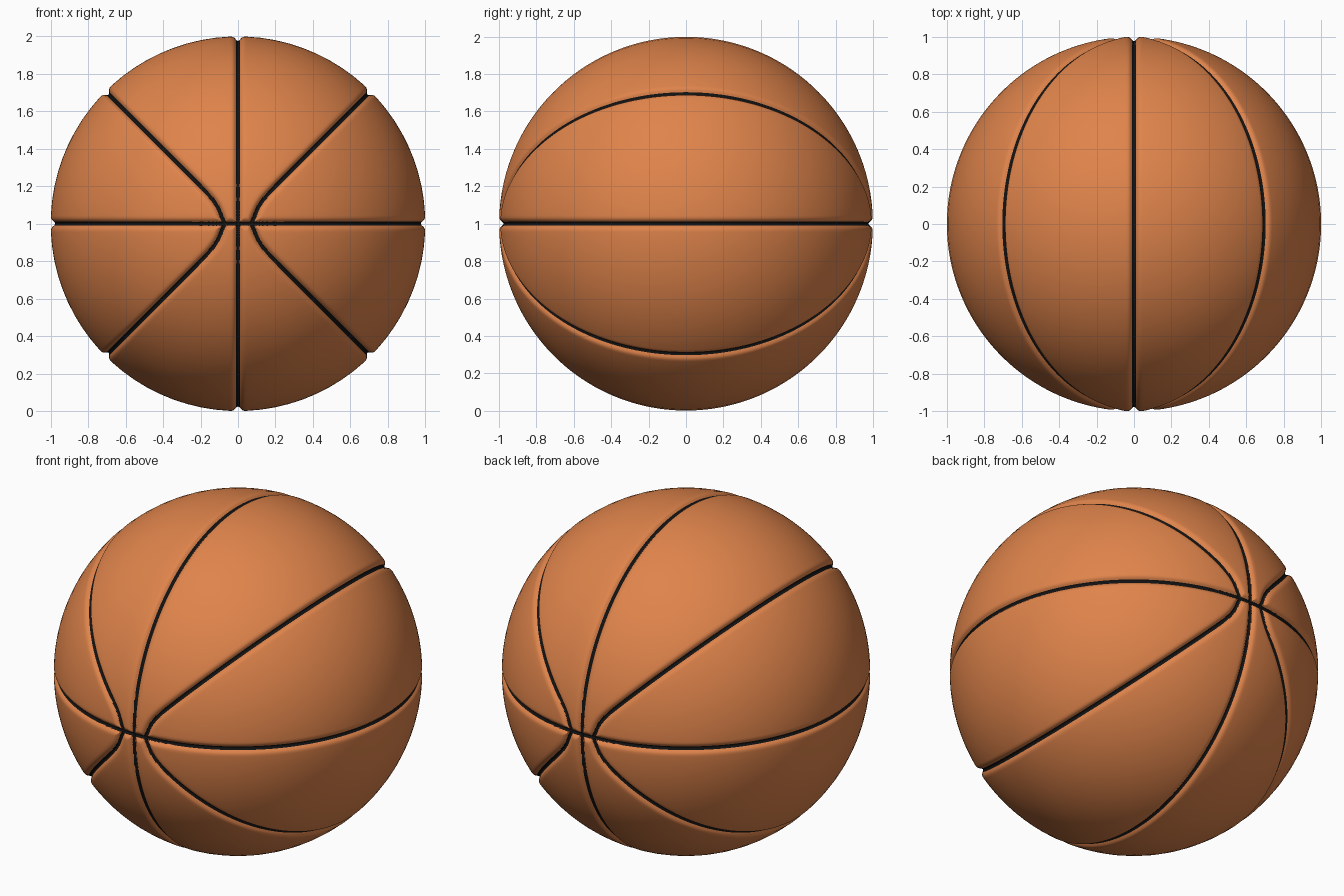
import bpy, bmesh, math

if "Cube" in bpy.data.objects:
    bpy.data.objects.remove(bpy.data.objects["Cube"])

RIM = 0.07          # where the curved seam meets the horizontal seam


def seam_angle(r):
    """Polar angle (front view) of the curved seam at radius r."""
    if r <= RIM:
        return 0.0
    return math.radians(45) * (1 - math.exp(-(r - RIM) / 0.036))


# Curved seam as a polyline in the front projection
radii = [RIM + 0.01 * i for i in range(36)] + [1.05]
seam = [(r * math.cos(seam_angle(r)), r * math.sin(seam_angle(r))) for r in radii]


def seam_distance(x, z):
    """Distance to the nearest of the three seam families."""
    best = min(abs(x), abs(z))
    for (ax, az), (bx, bz) in zip(seam, seam[1:]):
        dx, dz = bx - ax, bz - az
        t = ((x - ax) * dx + (z - az) * dz) / (dx * dx + dz * dz)
        t = max(0.0, min(1.0, t))
        best = min(best, math.hypot(x - ax - t * dx, z - az - t * dz))
    return best


OFFSETS = [0, 0.004, 0.0075, 0.011, 0.015, 0.02, 0.026, 0.034, 0.045]


def sector(a, b, r):
    """Angles from a to b, packed tightly beside the seams at both ends."""
    length = r * (b - a)
    k = min(1.0, length / 0.2)
    near = [o * k for o in OFFSETS]
    lo, hi = near[-1], length - near[-1]
    mid = [lo + (hi - lo) * i / 9 for i in range(1, 9)]
    dist = near + mid + [length - o for o in reversed(near)]
    return [a + d / r for d in dist]


def material(name, colour):
    m = bpy.data.materials.new(name)
    m.diffuse_color = (*colour, 1)
    m.use_nodes = True
    m.node_tree.nodes["Principled BSDF"].inputs["Base Color"].default_value = m.diffuse_color
    return m


# One eighth of the ball: rings around the front pole
rings = [0.005 * i for i in range(1, 61)]
rings += [0.3 + (math.pi / 2 - 0.3) * i / 45 for i in range(1, 46)]
bm = bmesh.new()
pole = bm.verts.new((0, -0.976, 0))
flat = {pole: (0.0, 0.0)}
grid = []
for u in rings:
    r = math.sin(u)
    split = max(seam_angle(r), math.radians(15))
    angles = sector(0, split, r) + sector(split, math.pi / 2, r)[1:]
    row = []
    for a in angles:
        x, z = r * math.cos(a), r * math.sin(a)
        depth = 0.024 * math.exp(-(seam_distance(x, z) / 0.018) ** 2)
        s = 1 - depth
        v = bm.verts.new((x * s, -math.cos(u) * s, z * s))
        flat[v] = (x, z)
        row.append(v)
    grid.append(row)

for j in range(len(grid[0]) - 1):
    bm.faces.new((pole, grid[0][j], grid[0][j + 1]))
    for p, q in zip(grid, grid[1:]):
        bm.faces.new((p[j], q[j], q[j + 1], p[j + 1]))

# Black seam floor, orange panels
for f in bm.faces:
    n = len(f.verts)
    x = sum(flat[v][0] for v in f.verts) / n
    z = sum(flat[v][1] for v in f.verts) / n
    f.material_index = 1 if seam_distance(x, z) < 0.0105 else 0
    f.smooth = True

mesh = bpy.data.meshes.new("ball")
bm.to_mesh(mesh)
bm.free()
mesh.materials.append(material("orange_rubber", (0.74, 0.23, 0.07)))
mesh.materials.append(material("black_seam", (0.006, 0.006, 0.006)))
ball = bpy.data.objects.new("ball", mesh)
ball.location = (0, 0, 1)
bpy.context.collection.objects.link(ball)

# Mirror to the full ball
mirror = ball.modifiers.new("mirror", 'MIRROR')
mirror.use_axis = (True, True, True)
mirror.use_clip = False
mirror.merge_threshold = 0.0001
